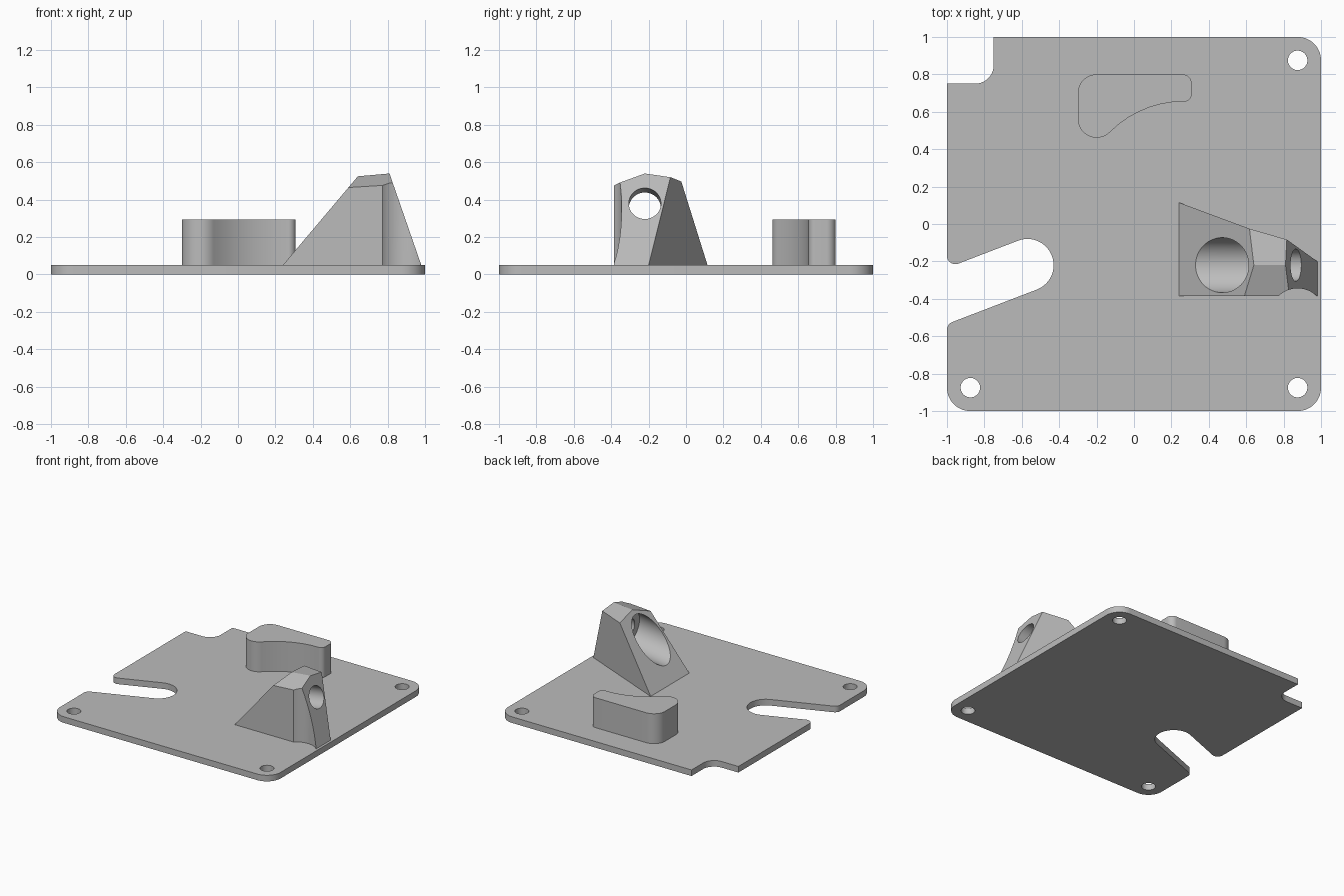
import bpy, bmesh, math
from mathutils import Vector, Matrix

if "Cube" in bpy.data.objects:
    bpy.data.objects.remove(bpy.data.objects["Cube"], do_unlink=True)

grey = bpy.data.materials.new("plain_grey")
grey.use_nodes = True
grey.diffuse_color = (0.5, 0.5, 0.5, 1)
grey.node_tree.nodes["Principled BSDF"].inputs["Base Color"].default_value = (0.5, 0.5, 0.5, 1)


def add_object(name, bm):
    bmesh.ops.recalc_face_normals(bm, faces=bm.faces)
    mesh = bpy.data.meshes.new(name)
    bm.to_mesh(mesh)
    bm.free()
    mesh.materials.append(grey)
    ob = bpy.data.objects.new(name, mesh)
    bpy.context.collection.objects.link(ob)
    return ob


def rounded(corners):
    """Outline from (x, y, radius) corners, each filleted by its radius."""
    out = []
    for i, (x, y, r) in enumerate(corners):
        p = Vector((x, y))
        a = (Vector(corners[i - 1][:2]) - p).normalized()
        b = (Vector(corners[(i + 1) % len(corners)][:2]) - p).normalized()
        if r == 0:
            out.append(p)
            continue
        half = a.angle(b) / 2
        centre = p + (a + b).normalized() * r / math.sin(half)
        start = p + a * r / math.tan(half) - centre
        end = p + b * r / math.tan(half) - centre
        turn = math.atan2(start.x * end.y - start.y * end.x, start.dot(end))
        steps = max(4, round(abs(turn) / math.radians(6)))
        for k in range(steps + 1):
            out.append(centre + Matrix.Rotation(turn * k / steps, 2) @ start)
    return out


def extrude(name, outline, z0, z1):
    bm = bmesh.new()
    face = bm.faces.new([bm.verts.new((p.x, p.y, z0)) for p in outline])
    new = bmesh.ops.extrude_face_region(bm, geom=[face])["geom"]
    bmesh.ops.translate(bm, vec=(0, 0, z1 - z0),
                        verts=[g for g in new if isinstance(g, bmesh.types.BMVert)])
    return add_object(name, bm)


def drill(target, start, end, radius):
    """Cut a round hole from start to end out of the target."""
    start, end = Vector(start), Vector(end)
    axis = end - start
    bm = bmesh.new()
    bmesh.ops.create_cone(bm, cap_ends=True, segments=64, radius1=radius, radius2=radius,
                          depth=axis.length,
                          matrix=Matrix.Translation((start + end) / 2)
                          @ axis.to_track_quat('Z', 'Y').to_matrix().to_4x4())
    cutter = add_object("hole_cutter", bm)
    cutter.hide_render = True
    mod = target.modifiers.new("hole", 'BOOLEAN')
    mod.operation, mod.solver, mod.object = 'DIFFERENCE', 'EXACT', cutter
    bpy.context.view_layer.objects.active = target
    bpy.ops.object.modifier_apply(modifier=mod.name)
    bpy.data.objects.remove(cutter, do_unlink=True)


# Base plate: rounded corners, notched back corner, slanted open slot
top = 0.05
u = Vector((math.cos(math.radians(21)), math.sin(math.radians(21))))
n = Vector((-u.y, u.x))
slot_centre, slot_r = Vector((-0.57, -0.22)), 0.14


def slot_corners(side):
    tip = slot_centre + (u + n * side) * slot_r
    mouth = tip - u * (tip.x + 1) / u.x
    return (mouth.x, mouth.y, 0.045), (tip.x, tip.y, slot_r - 0.0005)


up_mouth, up_tip = slot_corners(1)
low_mouth, low_tip = slot_corners(-1)
plate = extrude("base_plate", rounded([
    (-1, -1, 0.125), (1, -1, 0.125), (1, 1, 0.125),
    (-0.75, 1, 0), (-0.75, 0.75, 0.1), (-1, 0.75, 0),
    up_mouth, up_tip, low_tip, low_mouth]), 0, top)
for sx, sy in ((1, 1), (1, -1), (-1, -1)):
    drill(plate, (sx * 0.875, sy * 0.875, -0.1), (sx * 0.875, sy * 0.875, 0.2), 0.052)

# Curved boss at the back
boss = extrude("curved_boss", rounded([
    (-0.3, 0.8, 0.1), (-0.3, 0.32, 0.1), (0.035, 0.655, 0.56),
    (0.308, 0.655, 0.038), (0.308, 0.8, 0.048)]), top - 0.01, 0.295)

# Wedge bracket: long ramp on one end, steep face on the other, ridged top
def ramp(y, z):
    return (0.24 + (z - top) * 0.844, y, z)


def steep(y, z):
    return (0.98 - (z - top) * 0.347, y, z)


bm = bmesh.new()
rows = [(-0.385, top, -0.385, top), (-0.385, 0.465, -0.385, 0.48),
        (-0.22, 0.525, -0.22, 0.54), (-0.025, 0.497, -0.083, 0.52),
        (0.115, top, -0.2, top)]
left = [bm.verts.new(ramp(r[0], r[1])) for r in rows]
right = [bm.verts.new(steep(r[2], r[3])) for r in rows]
bm.faces.new(left)
bm.faces.new(right[::-1])
for i in range(5):
    j = (i + 1) % 5
    bm.faces.new((left[i], right[i], right[j], left[j]))
wedge = add_object("wedge_bracket", bm)

# Counterbored hole through the wedge, and scallop in its front face
tilt = math.tan(math.radians(8))


def axis_point(x):
    return (x, -0.22, 0.38 - (0.87 - x) * tilt)


drill(wedge, axis_point(-0.2), axis_point(0.68), 0.147)
drill(wedge, axis_point(0.5), axis_point(1.3), 0.086)
drill(wedge, (0.875, -0.49, -0.2), (0.875, -0.49, 0.8), 0.146)

# Smooth rounded walls, keep hard edges
bpy.ops.object.select_all(action='DESELECT')
for ob in (plate, boss, wedge):
    ob.select_set(True)
bpy.context.view_layer.objects.active = plate
bpy.ops.object.shade_smooth_by_angle(angle=math.radians(15))
